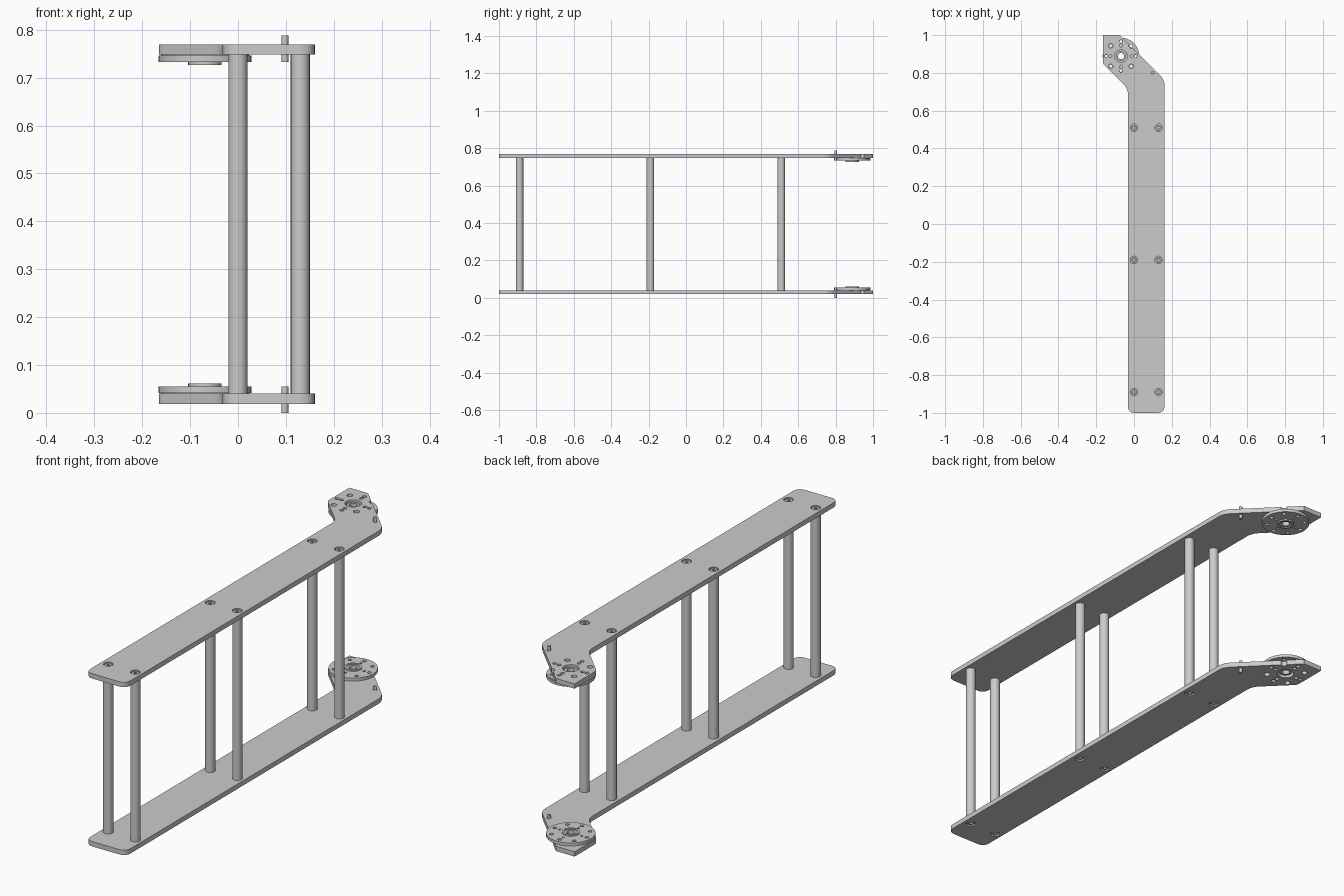
import bpy, bmesh, math
from mathutils import Vector

if "Cube" in bpy.data.objects:
    bpy.data.objects.remove(bpy.data.objects["Cube"])

H = 0.788                      # total height; everything mirrors about H / 2
HX, HY = -0.069, 0.889         # hub centre


def circle(x, y, r, n=24):
    return [(x + r * math.cos(2 * math.pi * i / n), y + r * math.sin(2 * math.pi * i / n))
            for i in range(n)]


def fillet(prev, corner, nxt, d, n=5):
    """Round a corner with a quadratic arc starting d away from it."""
    p, c, q = Vector(prev), Vector(corner), Vector(nxt)
    a, b = c + (p - c).normalized() * d, c + (q - c).normalized() * d
    pts = []
    for i in range(n + 1):
        t = i / n
        pts.append(tuple(a * (1 - t) ** 2 + c * 2 * t * (1 - t) + b * t * t))
    return pts


def slab(name, loops, z0, z1):
    """Extrude an outline with holes between two heights."""
    cu = bpy.data.curves.new(name, 'CURVE')
    cu.dimensions = '2D'
    cu.fill_mode = 'BOTH'
    cu.extrude = (z1 - z0) / 2
    for pts in loops:
        sp = cu.splines.new('POLY')
        sp.points.add(len(pts) - 1)
        for p, (x, y) in zip(sp.points, pts):
            p.co = (x, y, 0, 1)
        sp.use_cyclic_u = True
    tmp = bpy.data.objects.new(name + "_curve", cu)
    bpy.context.collection.objects.link(tmp)
    dg = bpy.context.evaluated_depsgraph_get()
    me = bpy.data.meshes.new_from_object(tmp.evaluated_get(dg))
    bpy.data.objects.remove(tmp)
    bm = bmesh.new()
    bm.from_mesh(me)
    bmesh.ops.remove_doubles(bm, verts=bm.verts, dist=1e-5)
    bmesh.ops.recalc_face_normals(bm, faces=bm.faces)
    bm.to_mesh(me)
    bm.free()
    ob = bpy.data.objects.new(name, me)
    ob.location.z = (z0 + z1) / 2
    bpy.context.collection.objects.link(ob)
    bpy.ops.object.select_all(action='DESELECT')
    ob.select_set(True)
    bpy.context.view_layer.objects.active = ob
    bpy.ops.object.shade_smooth_by_angle(angle=math.radians(25))
    return ob


def pair(name, loops, z0, z1):
    """Same slab at the bottom and mirrored at the top."""
    slab("lower_" + name, loops, z0, z1)
    slab("upper_" + name, loops, H - z1, H - z0)


def ring_of_holes(radius, r, count, start, n=14):
    return [circle(HX + radius * math.cos(start + i * 2 * math.pi / count),
                   HY + radius * math.sin(start + i * 2 * math.pi / count), r, n)
            for i in range(count)]


# positions of the six spacer tubes
tubes = [(x, y) for x in (0.0, 0.13) for y in (-0.89, -0.19, 0.51)]

# side plate outline: (x, y, corner rounding)
corners = [(-0.032, -1, 0.035), (0.161, -1, 0.035), (0.161, 0.764, 0.03),
           (-0.075, 1, 0), (-0.165, 1, 0), (-0.165, 0.849, 0.012), (-0.032, 0.716, 0.03)]
outline = []
for i, (x, y, d) in enumerate(corners):
    if d:
        outline += fillet(corners[i - 1][:2], (x, y), corners[(i + 1) % len(corners)][:2], d)
    else:
        outline.append((x, y))
    if i == 2:
        # open notch where one bolt hole meets the slanted edge
        nx, ny, r = HX + 0.0545, HY + 0.0545, 0.013
        off = (nx + ny - 0.925) / math.sqrt(2)
        half = math.acos(off / r)
        for k in range(9):
            a = math.radians(225) + half - 2 * half * k / 8
            outline.append((nx + r * math.cos(a), ny + r * math.sin(a)))

diag = ring_of_holes(0.077, 0.012, 4, math.pi / 4)
axis_outer = ring_of_holes(0.078, 0.008, 4, 0)
axis_inner = ring_of_holes(0.056, 0.008, 4, 0)

# side plates
pair("plate", [outline, circle(HX, HY, 0.033, 32), circle(0.098, 0.80, 0.0085, 14)]
     + diag[1:] + axis_outer + axis_inner
     + [circle(x, y, 0.0195) for x, y in tubes], 0.019, 0.040)

# hub discs with bolt holes, backing flange and raised boss
pair("hub_flange", [circle(HX, HY, 0.092, 48), circle(HX, HY, 0.026, 32)]
     + ring_of_holes(0.077, 0.007, 8, 0), 0.040, 0.042)
pair("hub_disc", [circle(HX, HY, 0.097, 48), circle(HX, HY, 0.026, 32)]
     + ring_of_holes(0.077, 0.008, 8, 0) + ring_of_holes(0.053, 0.005, 4, 0), 0.042, 0.055)
pair("hub_boss", [circle(HX, HY, 0.035, 32), circle(HX, HY, 0.026, 32)], 0.055, 0.061)
pair("hub_bearing", [circle(HX, HY, 0.026, 32), circle(HX, HY, 0.016, 32)], 0.026, 0.057)

# stop pins
pair("stop_pin", [circle(0.098, 0.80, 0.007, 14)], 0.0, 0.055)

# spacer tubes and their socket screws
for i, (x, y) in enumerate(tubes):
    slab(f"spacer_tube_{i}", [circle(x, y, 0.02, 20)], 0.040, H - 0.040)
    pair(f"screw_head_{i}", [circle(x, y, 0.0155), circle(x, y, 0.008, 6)], 0.022, 0.040)
